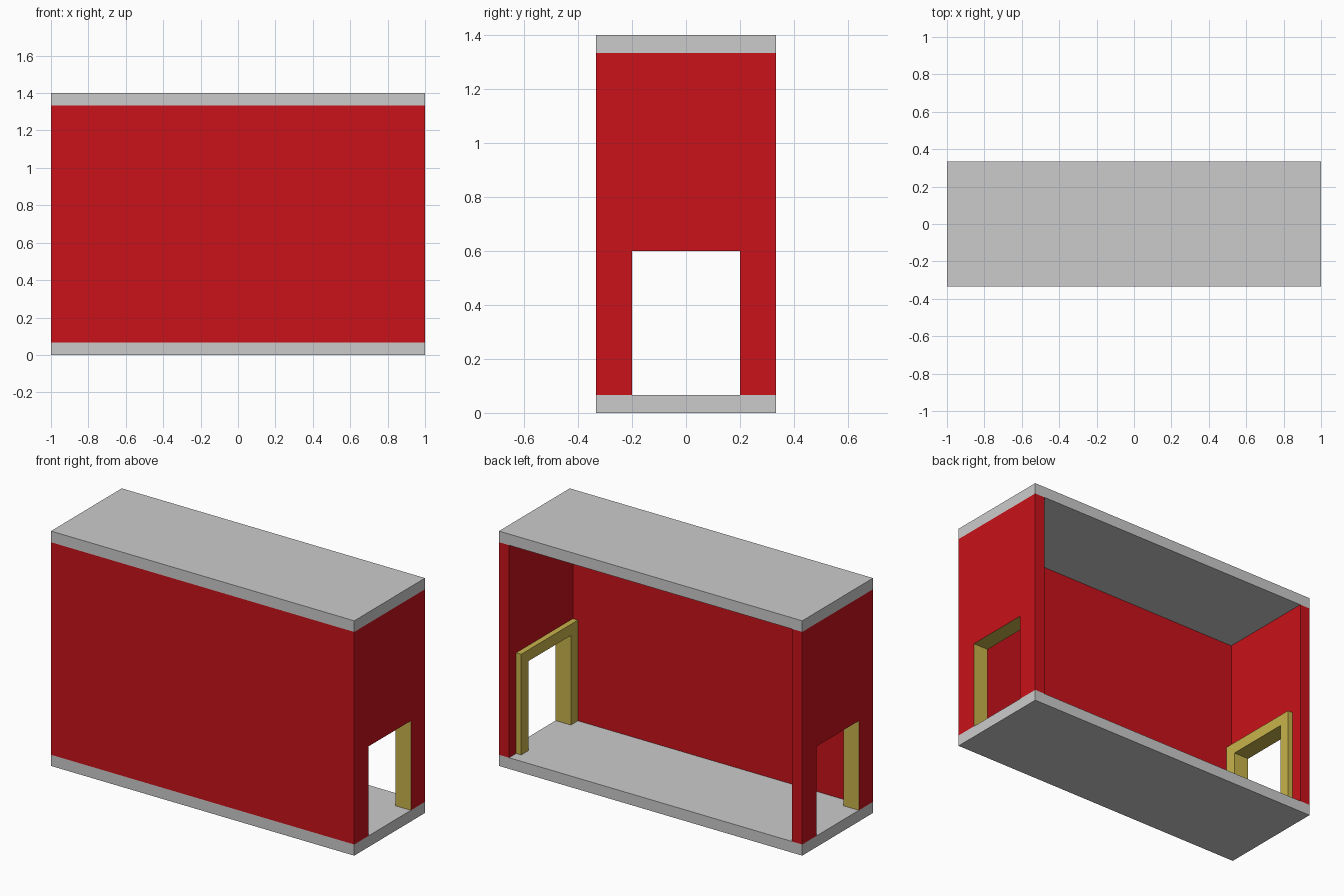
import bpy, bmesh

if "Cube" in bpy.data.objects:
    bpy.data.objects.remove(bpy.data.objects["Cube"])

T = 1 / 15                      # slab and wall thickness
W, D, H = 1.0, 1 / 3, 1.4       # half width, half depth, height
DOOR, DOOR_TOP = 0.2, 0.6       # doorway half width and top


def material(name, rgb):
    m = bpy.data.materials.new(name)
    m.diffuse_color = (*rgb, 1)
    m.use_nodes = True
    m.node_tree.nodes["Principled BSDF"].inputs["Base Color"].default_value = m.diffuse_color
    return m


RED = material("red", (0.58, 0.006, 0.01))
YELLOW = material("yellow", (0.58, 0.45, 0.07))


def finish(name, bm, mats=()):
    bmesh.ops.recalc_face_normals(bm, faces=bm.faces)
    mesh = bpy.data.meshes.new(name)
    bm.to_mesh(mesh)
    bm.free()
    for m in mats:
        mesh.materials.append(m)
    ob = bpy.data.objects.new(name, mesh)
    bpy.context.collection.objects.link(ob)


def box(name, lo, hi, mats=()):
    bm = bmesh.new()
    bmesh.ops.create_cube(bm, size=1)
    for v in bm.verts:
        v.co = [hi[i] if v.co[i] > 0 else lo[i] for i in range(3)]
    finish(name, bm, mats)


def arch(name, x0, x1, y0, y1, top, mats):
    """Doorway-shaped profile in the YZ plane, extruded from x0 to x1.
    Faces lining the opening take the last material."""
    profile = [(y0, T), (-DOOR, T), (-DOOR, DOOR_TOP), (DOOR, DOOR_TOP),
               (DOOR, T), (y1, T), (y1, top), (y0, top)]
    bm = bmesh.new()
    a, b = [[bm.verts.new((x, y, z)) for y, z in profile] for x in (x0, x1)]
    bm.faces.new(a)
    bm.faces.new(b)
    for i in range(8):
        j = (i + 1) % 8
        f = bm.faces.new((a[i], a[j], b[j], b[i]))
        if i in (1, 2, 3):
            f.material_index = len(mats) - 1
    finish(name, bm, mats)


# Floor, roof and long front wall (the back is open)
box("floor", (-W, -D, 0), (W, D, T))
box("roof", (-W, -D, H - T), (W, D, H))
box("front_wall", (-W, -D, T), (W, -D + T, H - T), [RED])

# End walls with doorways, and door trim standing proud on the inside
for side, s in (("left", -1), ("right", 1)):
    inner = s * (W - T)
    arch(side + "_end_wall", s * W, inner, -D + T, D, H - T, [RED, YELLOW])
    arch(side + "_door_frame", inner, inner - s * T / 2,
         -DOOR - T, DOOR + T, DOOR_TOP + T, [YELLOW])
